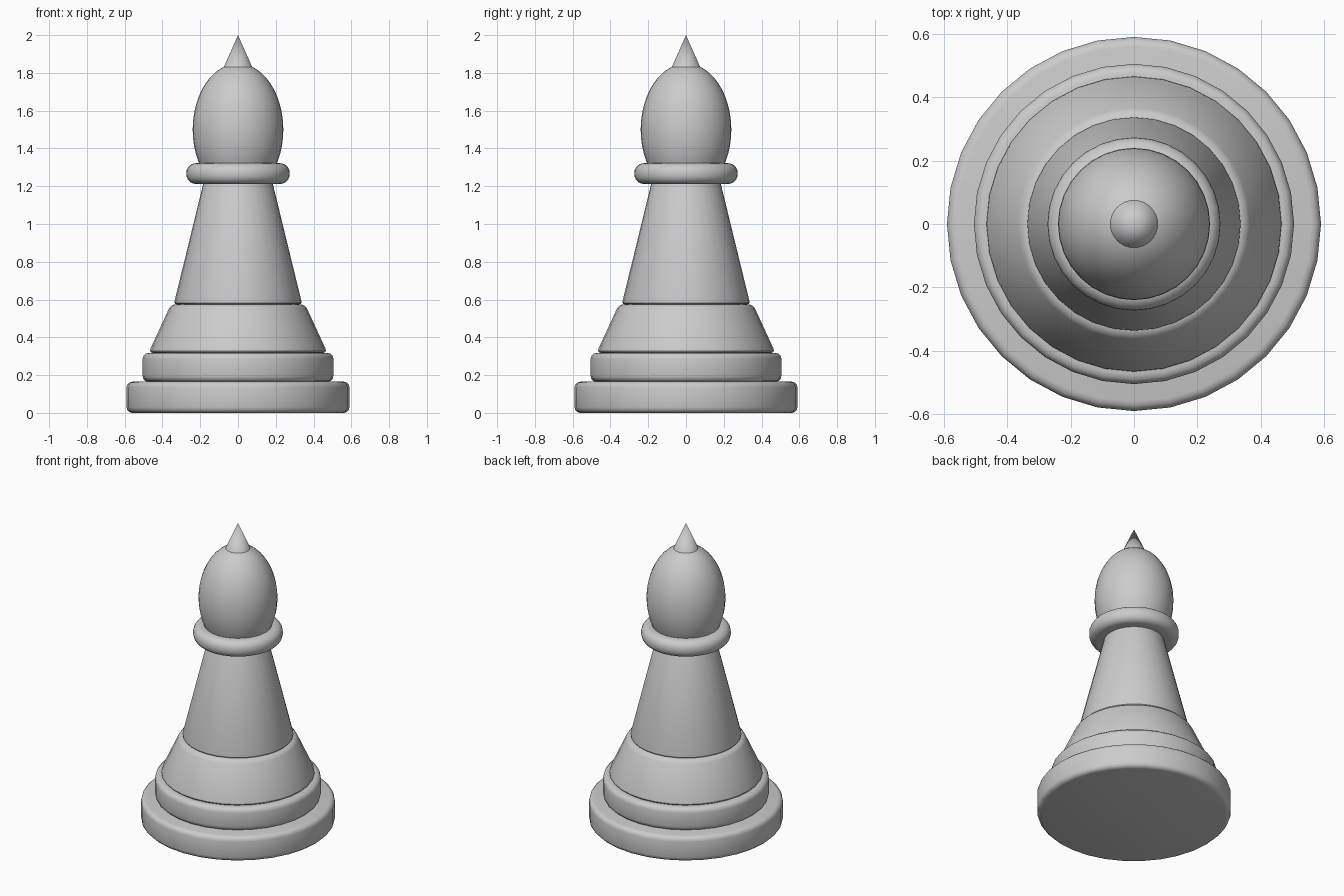
import bpy, math

if "Cube" in bpy.data.objects:
    bpy.data.objects.remove(bpy.data.objects["Cube"])


def finish(obj, name, bevel=0.0, segments=3):
    obj.name = name
    if bevel:
        mod = obj.modifiers.new("round_edges", 'BEVEL')
        mod.width = bevel
        mod.segments = segments
        mod.limit_method = 'ANGLE'
        mod.angle_limit = math.radians(40)
        bpy.ops.object.modifier_apply(modifier=mod.name)
    bpy.ops.object.shade_smooth_by_angle(angle=math.radians(35))


def tier(name, r_bottom, r_top, z0, z1, bevel=0.0, segments=3):
    bpy.ops.mesh.primitive_cone_add(vertices=32, radius1=r_bottom, radius2=r_top,
                                    depth=z1 - z0, location=(0, 0, (z0 + z1) / 2))
    finish(bpy.context.object, name, bevel, segments)


# Stepped base
tier("base_disc", 0.59, 0.59, 0.0, 0.165, 0.03)
tier("second_disc", 0.505, 0.505, 0.165, 0.317, 0.03)
tier("skirt", 0.474, 0.355, 0.317, 0.575, 0.025)

# Tapered body and rounded collar
tier("body", 0.34, 0.18, 0.575, 1.23, 0.015)
tier("collar", 0.273, 0.273, 1.212, 1.322, 0.05, 6)

# Egg-shaped head
bpy.ops.mesh.primitive_uv_sphere_add(segments=32, ring_count=24, radius=1,
                                     location=(0, 0, 1.5))
head = bpy.context.object
head.scale = (0.24, 0.24, 0.35)
bpy.ops.object.transform_apply(location=False, rotation=False, scale=True)
finish(head, "head")

# Pointed tip
tier("tip", 0.08, 0.0, 1.82, 2.0)
